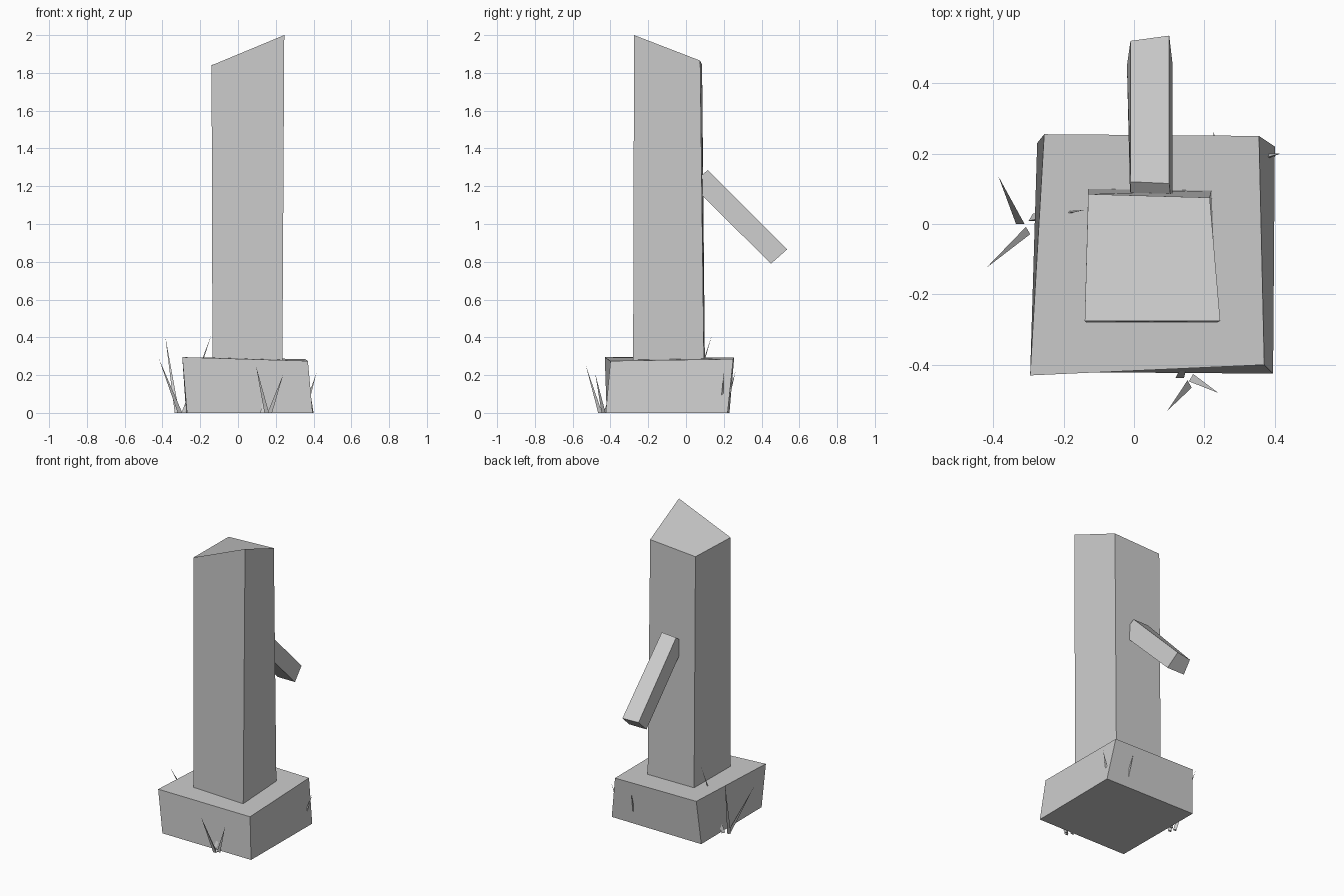
import bpy
import bmesh
from mathutils import Vector

if "Cube" in bpy.data.objects:
    bpy.data.objects.remove(bpy.data.objects["Cube"])

grey = bpy.data.materials.new("stone grey")
grey.diffuse_color = (0.6, 0.6, 0.6, 1)
grey.use_nodes = True
grey.node_tree.nodes["Principled BSDF"].inputs["Base Color"].default_value = grey.diffuse_color


def make_object(name, bm):
    bmesh.ops.recalc_face_normals(bm, faces=bm.faces[:])
    mesh = bpy.data.meshes.new(name)
    bm.to_mesh(mesh)
    bm.free()
    mesh.materials.append(grey)
    bpy.context.collection.objects.link(bpy.data.objects.new(name, mesh))


def block(name, lower, upper):
    """Six-sided block between two matching four-corner loops."""
    bm = bmesh.new()
    a = [bm.verts.new(p) for p in lower]
    b = [bm.verts.new(p) for p in upper]
    bm.faces.new(a[::-1])
    bm.faces.new(b)
    for i in range(4):
        j = (i + 1) % 4
        bm.faces.new((a[i], a[j], b[j], b[i]))
    make_object(name, bm)


def blade(name, foot, tip, radius=0.014):
    """Thin three-sided spike from the ground to its tip."""
    bm = bmesh.new()
    bmesh.ops.create_cone(bm, cap_ends=True, segments=3, radius1=radius, radius2=0, depth=1)
    foot, tip = Vector((*foot, 0)), Vector(tip)
    for v in bm.verts:
        t = v.co.z + 0.5
        v.co = foot.lerp(tip, t) + Vector((v.co.x, v.co.y, 0))
    bmesh.ops.remove_doubles(bm, verts=bm.verts[:], dist=1e-5)
    make_object(name, bm)


# Uneven plinth
block("plinth",
      [(-0.27, -0.42, 0), (0.395, -0.425, 0), (0.40, 0.22, 0), (-0.275, 0.23, 0)],
      [(-0.295, -0.43, 0.295), (0.37, -0.40, 0.275), (0.355, 0.25, 0.285), (-0.255, 0.255, 0.293)])

# Pillar with one raised corner
block("pillar",
      [(-0.135, -0.28, 0.27), (0.235, -0.28, 0.27), (0.22, 0.095, 0.27), (-0.13, 0.1, 0.27)],
      [(-0.14, -0.275, 1.84), (0.245, -0.275, 2.0), (0.215, 0.075, 1.865), (-0.13, 0.085, 1.845)])

# Slanting beam on the back
block("beam",
      [(-0.01, 0.025, 1.21), (0.11, 0.025, 1.21), (0.10, 0.115, 1.285), (-0.01, 0.12, 1.28)],
      [(-0.02, 0.45, 0.79), (0.11, 0.45, 0.79), (0.10, 0.535, 0.865), (-0.01, 0.52, 0.86)])

# Grass blades around the plinth
blades = [
    ((-0.323, 0.007), (-0.385, 0.135, 0.405)),
    ((-0.307, -0.022), (-0.42, -0.125, 0.29)),
    ((-0.287, 0.016), (-0.14, 0.04, 0.415)),
    ((0.152, -0.458), (0.095, -0.53, 0.25)),
    ((0.168, -0.44), (0.24, -0.48, 0.205)),
    ((0.13, -0.43), (0.16, -0.36, 0.22)),
    ((0.35, 0.185), (0.415, 0.20, 0.21)),
    ((0.24, 0.20), (0.225, 0.262, 0.22)),
]
for i, (foot, tip) in enumerate(blades):
    blade(f"grass_blade_{i + 1}", foot, tip)
